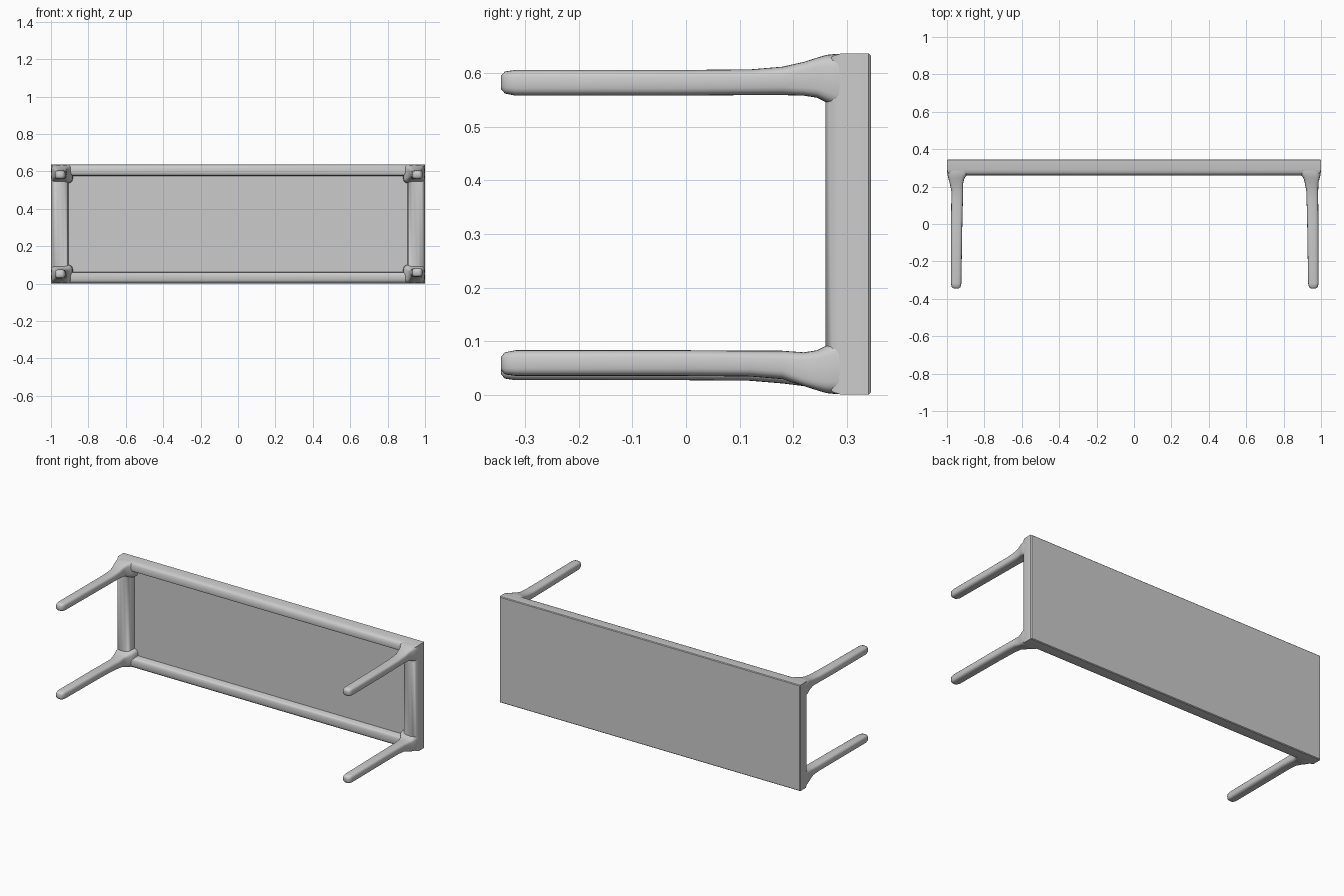
import bpy
import bmesh
import math

cube = bpy.data.objects.get("Cube")
if cube:
    bpy.data.objects.remove(cube, do_unlink=True)

HEIGHT = 0.637

grey = bpy.data.materials.new("plain_grey")
grey.use_nodes = True
colour = (0.6, 0.6, 0.6, 1)
grey.diffuse_color = colour
grey.node_tree.nodes["Principled BSDF"].inputs["Base Color"].default_value = colour


def loft(name, rings, angle):
    """Skin a list of equal-length point rings and cap both ends."""
    bm = bmesh.new()
    loops = [[bm.verts.new(p) for p in ring] for ring in rings]
    n = len(loops[0])
    for a, b in zip(loops, loops[1:]):
        for i in range(n):
            j = (i + 1) % n
            bm.faces.new((a[i], a[j], b[j], b[i]))
    bm.faces.new(loops[0])
    bm.faces.new(loops[-1])
    bmesh.ops.recalc_face_normals(bm, faces=bm.faces)
    mesh = bpy.data.meshes.new(name)
    bm.to_mesh(mesh)
    bm.free()
    mesh.materials.append(grey)
    obj = bpy.data.objects.new(name, mesh)
    bpy.context.collection.objects.link(obj)
    bpy.ops.object.select_all(action="DESELECT")
    obj.select_set(True)
    bpy.context.view_layer.objects.active = obj
    bpy.ops.object.shade_smooth_by_angle(angle=math.radians(angle))


def rectangle(inset_x, inset_z, y):
    x, z0, z1 = 1 - inset_x, inset_z, HEIGHT - inset_z
    return [(-x, y, z0), (x, y, z0), (x, y, z1), (-x, y, z1)]


# Table top: flat back, rounded rim, recessed underside
top_profile = [
    (0.004, 0.004, 0.345), (0, 0, 0.341), (0, 0, 0.29), (0.006, 0.005, 0.274),
    (0.018, 0.014, 0.264), (0.036, 0.026, 0.26), (0.065, 0.042, 0.261),
    (0.083, 0.053, 0.267), (0.091, 0.059, 0.278), (0.095, 0.062, 0.31),
]
loft("table_top", [rectangle(*p) for p in top_profile], 40)

# Leg sections: y, then outer and inner distance from the side and end edges
leg_sections = [
    (-0.345, 0.032, 0.058, 0.042, 0.067),
    (-0.338, 0.022, 0.068, 0.034, 0.075),
    (-0.318, 0.017, 0.073, 0.031, 0.079),
    (0.0, 0.018, 0.078, 0.031, 0.079),
    (0.12, 0.019, 0.081, 0.030, 0.078),
    (0.18, 0.019, 0.083, 0.025, 0.078),
    (0.22, 0.014, 0.087, 0.016, 0.079),
    (0.245, 0.007, 0.094, 0.008, 0.083),
    (0.262, 0.003, 0.106, 0.003, 0.092),
    (0.28, 0.001, 0.116, 0.001, 0.1),
    (0.32, 0.001, 0.118, 0.001, 0.102),
]


def leg_ring(section, side, upper):
    y, x0, x1, z0, z1 = section
    power = 0.62 if y < 0.2 else 0.45
    shift = 0.004 if y < 0.2 else 0
    lift = shift * side if not upper else 0
    ring = []
    for i in range(24):
        t = math.tau * i / 24
        c, s = math.cos(t), math.sin(t)
        u = math.copysign(abs(c) ** power, c)
        v = math.copysign(abs(s) ** power, s)
        dx = (x0 + x1) / 2 + u * (x1 - x0) / 2
        dz = (z0 + z1) / 2 + v * (z1 - z0) / 2
        z = HEIGHT - dz if upper else dz
        ring.append((side * (1 - dx) + shift, y, z + lift))
    return ring


# Four legs flaring into the rim corners
for side, side_name in ((-1, "right"), (1, "left")):
    for upper, level in ((False, "lower"), (True, "upper")):
        loft(f"{level}_{side_name}_leg",
             [leg_ring(s, side, upper) for s in leg_sections], 50)
